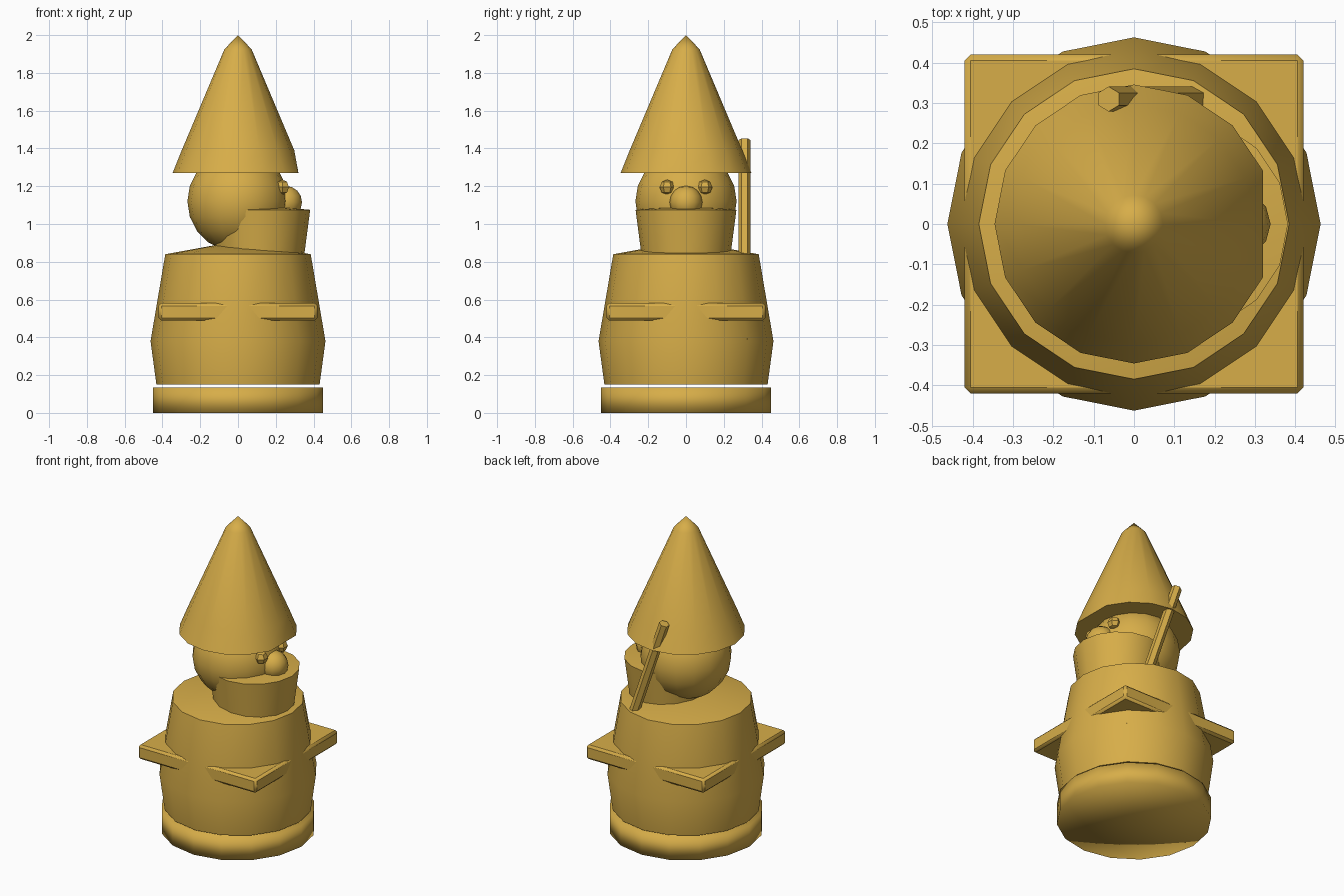
import bpy, bmesh, math
from mathutils import Vector

if "Cube" in bpy.data.objects:
    bpy.data.objects.remove(bpy.data.objects["Cube"])

gold = bpy.data.materials.new("gold")
gold.diffuse_color = (0.68, 0.42, 0.066, 1)
gold.use_nodes = True
gold.node_tree.nodes["Principled BSDF"].inputs["Base Color"].default_value = gold.diffuse_color


def finish(obj, name, angle=35):
    obj.name = name
    obj.data.materials.clear()
    obj.data.materials.append(gold)
    bpy.ops.object.select_all(action='DESELECT')
    obj.select_set(True)
    bpy.context.view_layer.objects.active = obj
    bpy.ops.object.shade_smooth_by_angle(angle=math.radians(angle))
    return obj


def lathe(name, profile, sides=16, x=0.0, angle=35):
    """Revolve (radius, z) points about a vertical axis; radius 0 closes the end."""
    bm = bmesh.new()
    rings = []
    for r, z in profile:
        if r == 0:
            rings.append([bm.verts.new((x, 0, z))] * sides)
        else:
            rings.append([bm.verts.new((x + r * math.cos(i * math.tau / sides),
                                        r * math.sin(i * math.tau / sides), z))
                          for i in range(sides)])
    for a, b in zip(rings, rings[1:]):
        for i in range(sides):
            j = (i + 1) % sides
            bm.faces.new(list(dict.fromkeys((a[i], a[j], b[j], b[i]))))
    bmesh.ops.recalc_face_normals(bm, faces=bm.faces)
    mesh = bpy.data.meshes.new(name)
    bm.to_mesh(mesh)
    bm.free()
    obj = bpy.data.objects.new(name, mesh)
    bpy.context.collection.objects.link(obj)
    return finish(obj, name, angle)


def ball(name, loc, r, segs, rings, angle=60):
    bpy.ops.mesh.primitive_uv_sphere_add(segments=segs, ring_count=rings, radius=r, location=loc)
    return finish(bpy.context.object, name, angle)


# Round base with soft shading, a small gap below the robe
lathe("base", [(0, 0), (0.45, 0), (0.45, 0.135), (0, 0.135)], angle=100)

# Barrel-shaped robe with sloping shoulders
lathe("robe", [(0, 0.15), (0.432, 0.15), (0.463, 0.38), (0.385, 0.84), (0, 0.91)])

# Square belt whose corners poke out of the robe
bpy.ops.mesh.primitive_cube_add(size=1, location=(0, 0, 0.535))
belt = bpy.context.object
belt.scale = (0.84, 0.84, 0.092)
bpy.ops.object.transform_apply(location=False, rotation=False, scale=True)
bev = belt.modifiers.new("bevel", 'BEVEL')
bev.width = 0.014
bev.segments = 1
finish(belt, "belt", 50)

# Head and beard, facing +x
ball("head", (0, 0, 1.12), 0.268, 16, 10)
lathe("beard", [(0, 0.83), (0.235, 0.83), (0.267, 1.075), (0, 1.1)], x=0.115)

# Nose and eyes
ball("nose", (0.252, 0, 1.115), 0.087, 12, 8)
for side, label in ((-1, "right"), (1, "left")):
    ball("eye_" + label, (0.235, side * 0.1, 1.195), 0.04, 6, 4, 30)

# Pointed hat, front of the brim slightly flattened
hat = lathe("hat", [(0, 1.27), (0.346, 1.27), (0.298, 1.39), (0.072, 1.925), (0, 2.0)])
for v in hat.data.vertices:
    if v.co.x > 0.33:
        v.co.x = 0.32

# Leaning six-sided staff
top, foot = Vector((-0.063, 0.31, 1.445)), Vector((0.303, 0.31, 0.38))
bpy.ops.mesh.primitive_cylinder_add(vertices=6, radius=0.031, depth=(top - foot).length,
                                    location=(top + foot) / 2)
staff = bpy.context.object
staff.rotation_euler = (0, math.atan2(top.x - foot.x, top.z - foot.z), 0)
finish(staff, "staff", 30)
